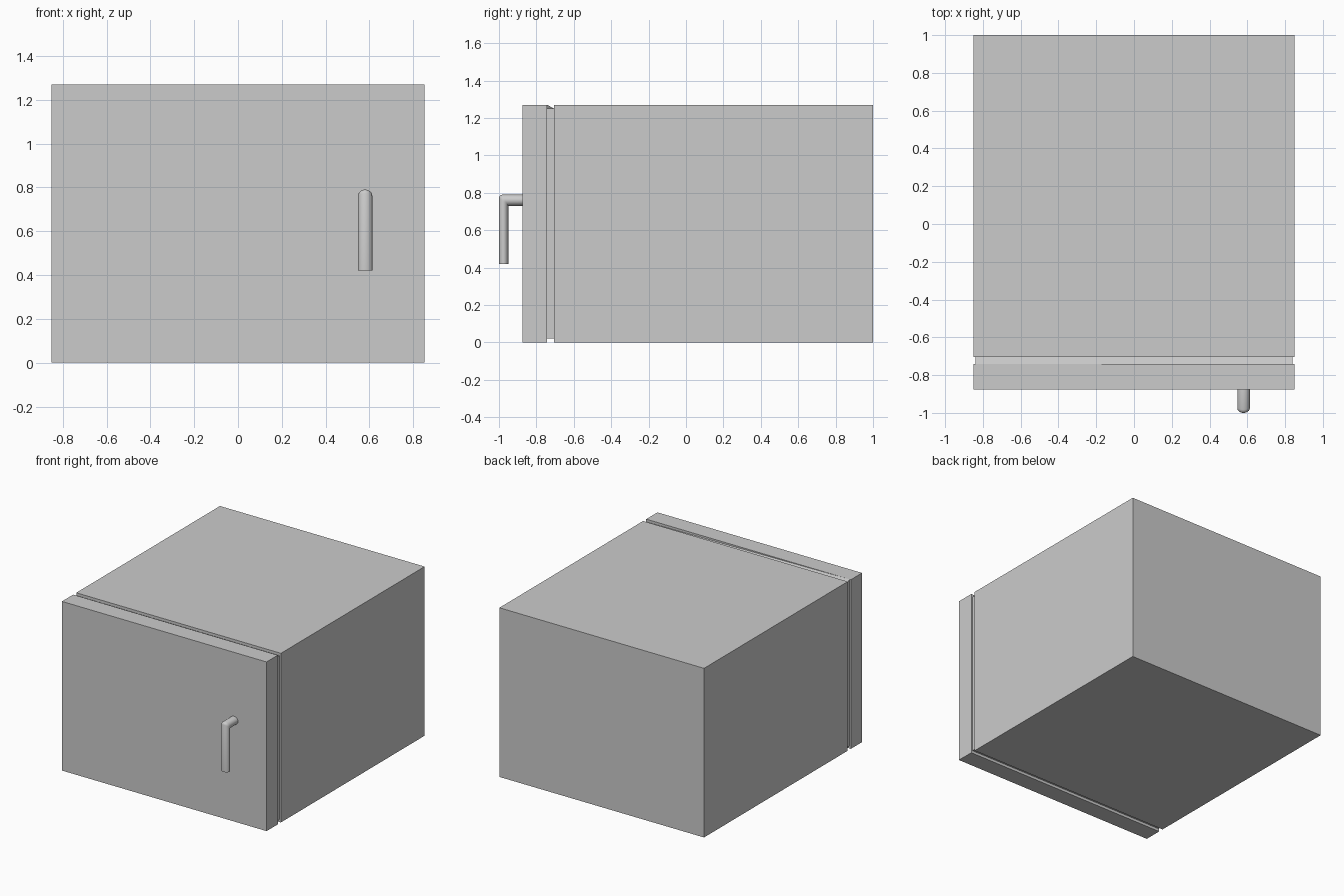
import bpy, bmesh, math

if "Cube" in bpy.data.objects:
    bpy.data.objects.remove(bpy.data.objects["Cube"])

HALF_W, HEIGHT = 0.85, 1.27


def box(name, x, y0, y1, z0, z1):
    bm = bmesh.new()
    bmesh.ops.create_cube(bm, size=1)
    for v in bm.verts:
        v.co = (v.co.x * 2 * x, y0 if v.co.y < 0 else y1, z0 if v.co.z < 0 else z1)
    return finish(name, bm)


def finish(name, bm):
    bmesh.ops.recalc_face_normals(bm, faces=bm.faces[:])
    mesh = bpy.data.meshes.new(name)
    bm.to_mesh(mesh)
    bm.free()
    obj = bpy.data.objects.new(name, mesh)
    bpy.context.collection.objects.link(obj)
    return obj


# Main cabinet and thick door
box("cabinet_body", HALF_W, -0.705, 1.0, 0, HEIGHT)
box("door", HALF_W, -0.875, -0.742, 0, HEIGHT)

# Recessed seal between them, its top left corner pulled up to the door edge
seal = box("door_seal", 0.84, -0.742, -0.705, 0.02, 1.25)
for v in seal.data.vertices:
    if v.co.x < 0 and v.co.y < -0.73 and v.co.z > 1:
        v.co.z = HEIGHT

# L-shaped handle: elliptical sections given by inner and outer (y, z) points
sections = [
    ((-0.870, 0.73), (-0.870, 0.79)),
    ((-0.950, 0.73), (-0.983, 0.79)),
    ((-0.950, 0.73), (-0.995, 0.785)),
    ((-0.950, 0.73), (-1.000, 0.773)),
    ((-0.950, 0.42), (-1.000, 0.42)),
]
SIDES = 32
bm = bmesh.new()
rings = []
for (iy, iz), (oy, oz) in sections:
    ring = []
    for i in range(SIDES):
        a = 2 * math.pi * i / SIDES
        t = (1 + math.sin(a)) / 2
        ring.append(bm.verts.new((0.58 + 0.033 * math.cos(a),
                                  iy + (oy - iy) * t, iz + (oz - iz) * t)))
    rings.append(ring)
for r, s in zip(rings, rings[1:]):
    for i in range(SIDES):
        j = (i + 1) % SIDES
        bm.faces.new((r[i], r[j], s[j], s[i]))
bm.faces.new(rings[0])
bm.faces.new(rings[-1])
bmesh.ops.remove_doubles(bm, verts=bm.verts[:], dist=1e-5)
handle = finish("door_handle", bm)

bpy.context.view_layer.objects.active = handle
handle.select_set(True)
bpy.ops.object.shade_smooth_by_angle(angle=math.radians(50))
